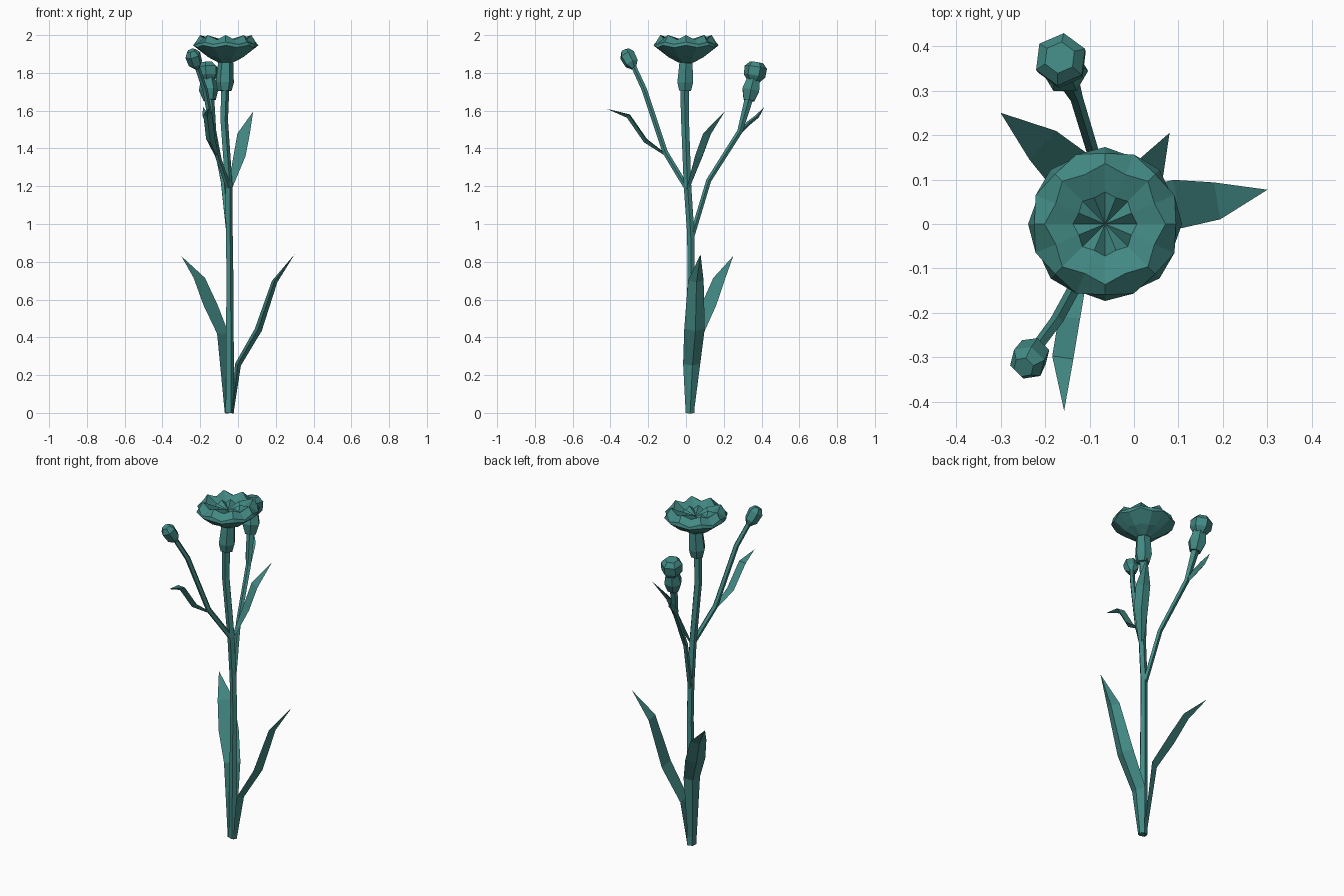
import bpy, bmesh, math
from mathutils import Vector

cube = bpy.data.objects.get("Cube")
if cube:
    bpy.data.objects.remove(cube)

TEAL = (0.055, 0.25, 0.23, 1)
teal = bpy.data.materials.new("teal_green")
teal.use_nodes = True
teal.diffuse_color = TEAL
teal.node_tree.nodes["Principled BSDF"].inputs["Base Color"].default_value = TEAL


def finish(name, bm):
    bmesh.ops.recalc_face_normals(bm, faces=bm.faces)
    mesh = bpy.data.meshes.new(name)
    bm.to_mesh(mesh)
    bm.free()
    mesh.materials.append(teal)
    obj = bpy.data.objects.new(name, mesh)
    bpy.context.collection.objects.link(obj)
    return obj


def bridge(bm, rings):
    n = len(rings[0])
    for a, b in zip(rings, rings[1:]):
        for i in range(n):
            j = (i + 1) % n
            bm.faces.new((a[i], a[j], b[j], b[i]))


def loft(name, points, sides=5, turn=0.0):
    """Closed tube through (x, y, z, radius) points."""
    bm = bmesh.new()
    centres = [Vector(p[:3]) for p in points]
    rings = []
    for i, c in enumerate(centres):
        t = (centres[min(i + 1, len(centres) - 1)] - centres[max(i - 1, 0)]).normalized()
        v = t.cross(Vector((1, 0, 0))).normalized()
        u = v.cross(t)
        ring = []
        for k in range(sides):
            a = math.tau * k / sides + turn
            ring.append(bm.verts.new(c + (u * math.cos(a) + v * math.sin(a)) * points[i][3]))
        rings.append(ring)
    bridge(bm, rings)
    bm.faces.new(rings[0])
    bm.faces.new(rings[-1])
    return finish(name, bm)


def leaf(name, sections, tip, keel=0.55):
    """Blade with a flat top and a keel below; sections are (x, y, z, half width)."""
    bm = bmesh.new()
    tip = Vector(tip)
    along = tip - Vector(sections[0][:3])
    across = Vector((-along.y, along.x, 0)).normalized()
    under = across.cross(along).normalized()
    rings = []
    for x, y, z, w in sections:
        c = Vector((x, y, z))
        rings.append([bm.verts.new(p) for p in (c - across * w, c + under * w * keel, c + across * w)])
    bridge(bm, rings)
    bm.faces.new(rings[0])
    end = bm.verts.new(tip)
    for i in range(3):
        bm.faces.new((rings[-1][i], rings[-1][(i + 1) % 3], end))
    return finish(name, bm)


# Stem and branches
loft("main_stem", [(-.045, .02, 0, .025), (-.045, .027, .75, .02), (-.048, .025, .95, .02),
                   (-.05, .008, 1.2, .021), (-.075, -.005, 1.55, .022), (-.07, -.008, 1.72, .024)])
loft("back_branch", [(-.048, .03, .93, .014), (-.08, .12, 1.23, .014),
                     (-.13, .285, 1.49, .015), (-.15, .335, 1.67, .024)])
loft("front_branch", [(-.05, .005, 1.19, .015), (-.115, -.11, 1.38, .015),
                      (-.175, -.22, 1.71, .015), (-.22, -.28, 1.84, .014)])

# Buds
loft("back_bud_calyx", [(-.15, .333, 1.655, .033), (-.155, .343, 1.71, .052),
                        (-.16, .36, 1.78, .036)], 6)
loft("back_bud", [(-.16, .358, 1.755, .034), (-.162, .363, 1.785, .058),
                  (-.165, .37, 1.83, .06), (-.167, .374, 1.855, .036)], 6, 0.4)
loft("front_bud", [(-.215, -.275, 1.825, .014), (-.225, -.288, 1.85, .038),
                   (-.24, -.312, 1.895, .042), (-.248, -.322, 1.918, .024)], 6, 0.3)

# Flower: calyx below a ruffled bowl of petals
loft("flower_calyx", [(-.07, -.005, 1.705, .036), (-.07, -.004, 1.75, .048),
                      (-.065, 0, 1.855, .04)], 6)
bm = bmesh.new()
SIDES = 16
# radius, height, radial ruffle, height ruffle
profile = [(.04, 1.855, 0, 0), (.1, 1.887, 0, .004), (.168, 1.94, .005, .006), (.164, 1.957, -.005, .006),
           (.128, 1.988, .008, .012), (.068, 1.965, .004, -.012)]
rings = []
for r, z, dr, dz in profile:
    ring = []
    for k in range(SIDES):
        a = math.tau * k / SIDES
        s = -1 if k % 2 else 1
        ring.append(bm.verts.new((-.065 + (r + s * dr) * math.cos(a),
                                  (r + s * dr) * math.sin(a), z + s * dz)))
    rings.append(ring)
bridge(bm, rings)
centre = bm.verts.new((-.065, 0, 1.945))
for i in range(SIDES):
    bm.faces.new((rings[-1][i], rings[-1][(i + 1) % SIDES], centre))
bm.faces.new(rings[0])
finish("flower_petals", bm)

# Large leaves around the base
leaf("lower_left_leaf", [(-.035, .02, 0, .022), (-.008, .03, .26, .046),
                         (.098, .045, .445, .055), (.187, .052, .7, .042)], (.3, .077, .84))
leaf("lower_right_leaf", [(-.055, .02, 0, .022), (-.08, .06, .42, .045),
                          (-.145, .12, .57, .055), (-.205, .177, .715, .044)], (-.3, .25, .83))

# Small leaves at the branch joints
leaf("upper_left_leaf", [(-.045, .008, 1.18, .012), (.008, .068, 1.36, .038),
                         (.03, .112, 1.48, .039)], (.08, .205, 1.595))
leaf("front_leaf", [(-.115, -.105, 1.37, .012), (-.145, -.21, 1.45, .024),
                    (-.16, -.3, 1.58, .024)], (-.157, -.42, 1.61), 0.9)
leaf("back_leaf", [(-.13, .28, 1.48, .012), (-.155, .33, 1.54, .022),
                   (-.17, .375, 1.575, .02)], (-.185, .415, 1.62), 0.8)
